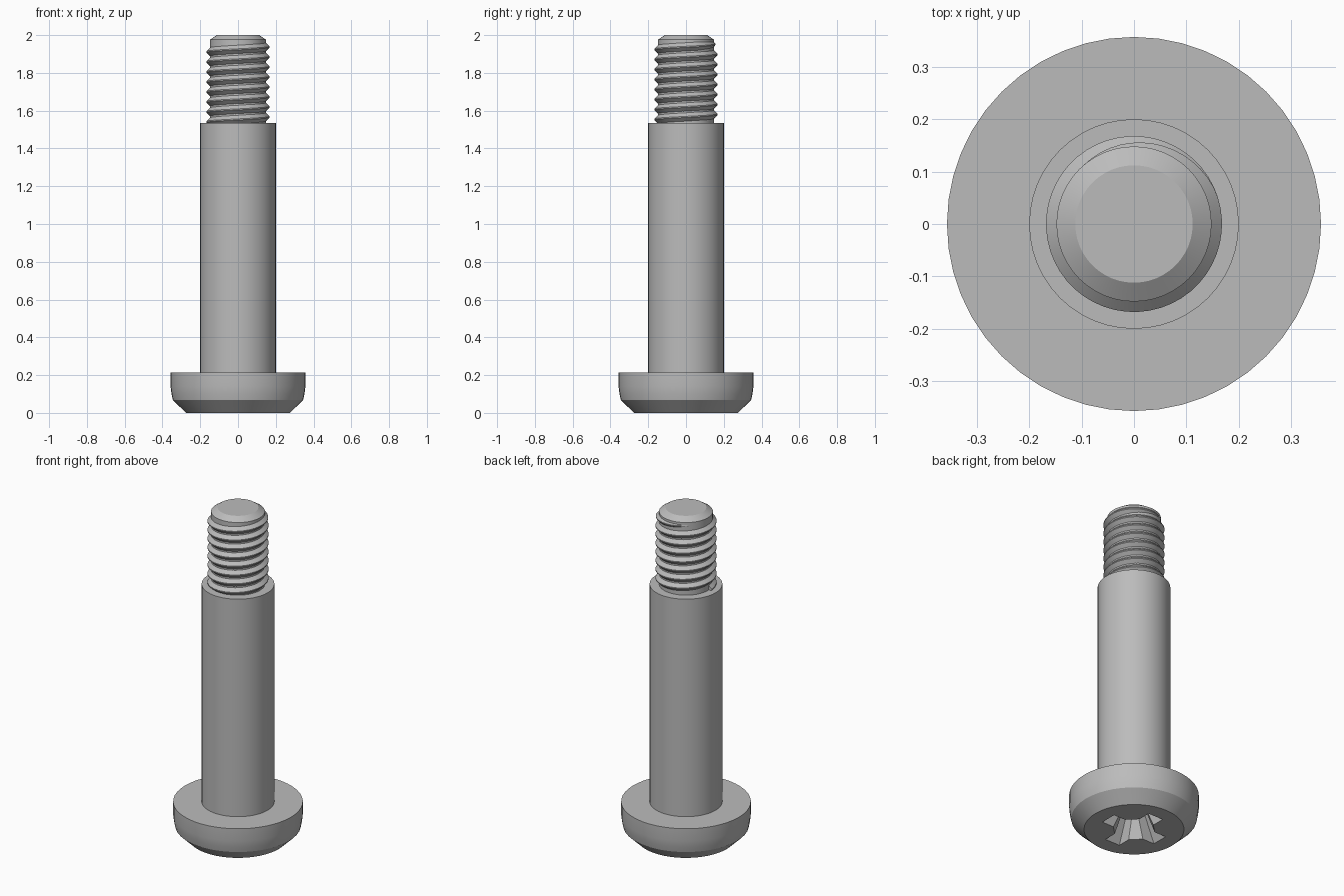
import bpy
import bmesh
from math import cos, sin, tau, radians

if "Cube" in bpy.data.objects:
    bpy.data.objects.remove(bpy.data.objects["Cube"], do_unlink=True)

steel = bpy.data.materials.new("grey steel")
steel.use_nodes = True
GREY = (0.5, 0.5, 0.5, 1)
steel.diffuse_color = GREY
steel.node_tree.nodes["Principled BSDF"].inputs["Base Color"].default_value = GREY

HEAD_R, SHANK_R, CORE_R, CREST_R = 0.357, 0.2, 0.148, 0.168
HEAD_TOP, SHANK_TOP, TOP = 0.215, 1.535, 2.0
PITCH = 0.053


def finish(name, bm):
    mesh = bpy.data.meshes.new(name)
    bm.to_mesh(mesh)
    bm.free()
    mesh.materials.append(steel)
    obj = bpy.data.objects.new(name, mesh)
    bpy.context.collection.objects.link(obj)
    bpy.ops.object.select_all(action="DESELECT")
    bpy.context.view_layer.objects.active = obj
    obj.select_set(True)
    bpy.ops.object.shade_smooth_by_angle(angle=radians(25))
    return obj


def skin(bm, loops, closed=True):
    """Join successive vertex loops with quads."""
    n = len(loops[0])
    for a, b in zip(loops, loops[1:]):
        for j in range(n if closed else n - 1):
            k = (j + 1) % n
            bm.faces.new((a[j], a[k], b[k], b[j]))


def lathe(bm, profile, sides):
    """Revolve (radius, z) points listed from bottom to top."""
    loops = [[bm.verts.new((r * cos(tau * j / sides), r * sin(tau * j / sides), z))
              for j in range(sides)] for r, z in profile]
    skin(bm, loops)
    return loops


def cross_loop(bm, reach, half_width, corner, z):
    """Cross outline with bevelled inner corners."""
    inner = corner * 2 ** 0.5 - half_width
    verts = []
    for q in range(4):
        c, s = (1, 0, -1, 0)[q], (0, 1, 0, -1)[q]
        for x, y in ((reach, -half_width), (reach, half_width),
                     (inner, half_width), (half_width, inner)):
            verts.append(bm.verts.new((x * c - y * s, x * s + y * c, z)))
    return verts


def ring_edges(bm, loop):
    return [bm.edges.get((v, loop[(i + 1) % len(loop)])) for i, v in enumerate(loop)]


# Head with a cross-shaped driver recess underneath
bm = bmesh.new()
rings = lathe(bm, [(0.275, 0), (0.345, 0.068), (0.352, 0.1), (HEAD_R, 0.14),
                   (HEAD_R, HEAD_TOP), (SHANK_R, HEAD_TOP)], 48)
rim = cross_loop(bm, 0.185, 0.05, 0.11, 0)
floor = cross_loop(bm, 0.1, 0.03, 0.055, 0.15)
skin(bm, [floor[::-1], rim[::-1]])
bm.faces.new(floor[::-1])
fill = bmesh.ops.triangle_fill(bm, use_beauty=True, normal=(0, 0, -1),
                               edges=ring_edges(bm, rings[0]) + ring_edges(bm, rim))
bmesh.ops.recalc_face_normals(bm, faces=bm.faces[:])
underside = next(f for f in bm.faces if abs(f.calc_center_median().z) < 1e-5)
if underside.normal.z > 0:
    bmesh.ops.reverse_faces(bm, faces=bm.faces[:])
finish("head", bm)

# Plain shoulder
bm = bmesh.new()
lathe(bm, [(SHANK_R, HEAD_TOP), (SHANK_R, SHANK_TOP), (CORE_R, SHANK_TOP)], 48)
finish("shoulder", bm)

# Threaded core with a chamfered tip
bm = bmesh.new()
rings = lathe(bm, [(CORE_R, SHANK_TOP), (CORE_R, 1.976), (0.112, TOP)], 48)
bm.faces.new(rings[-1])
finish("thread_core", bm)

# Helical ridge, fading into the core at its upper end
bm = bmesh.new()
STEPS, END = 48, radians(130)
bottom, top = SHANK_TOP + 0.005, 1.957
count = int((top - bottom) / PITCH * STEPS)
sections = []
for i in range(count + 1):
    angle = END - tau * i / STEPS
    z = top - PITCH * i / STEPS
    grow = min(1, i / (STEPS * 0.3))
    crest = CORE_R + (CREST_R - CORE_R) * grow
    half = 0.006 + 0.017 * grow
    shape = [(CORE_R - 0.001, -half), (crest, -0.003), (crest, 0.003), (CORE_R - 0.001, half)]
    sections.append([bm.verts.new((r * cos(angle), r * sin(angle), z + dz)) for r, dz in shape])
skin(bm, sections, closed=False)
bm.faces.new(sections[0])
bm.faces.new(sections[-1][::-1])
bm.normal_update()
sample = bm.faces[:][count * 3 // 2]
if sample.normal.dot(sample.calc_center_median()
                     - sample.calc_center_median().project(sample.normal.orthogonal())) < 0:
    bmesh.ops.reverse_faces(bm, faces=bm.faces[:])
finish("thread_ridge", bm)
